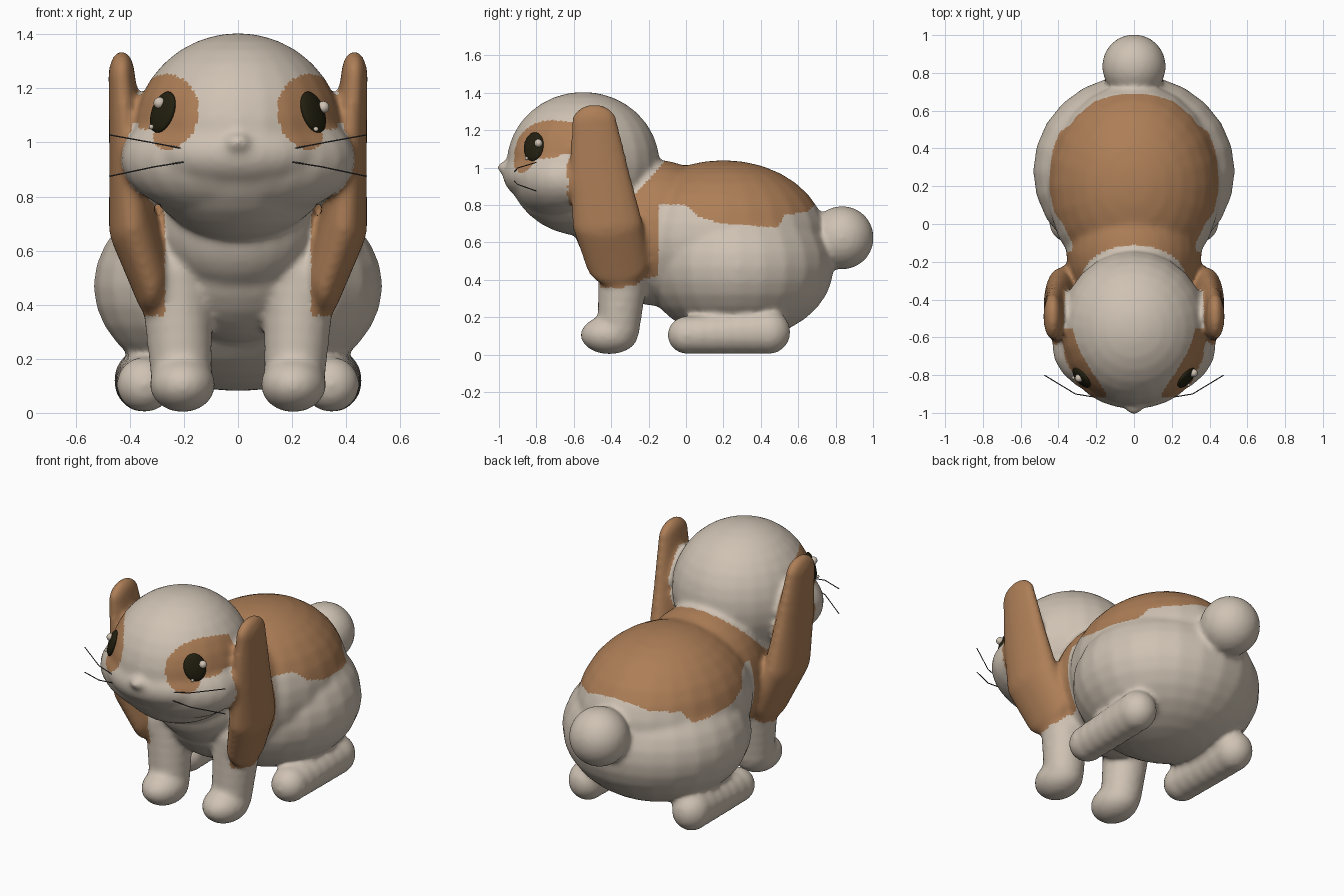
import bpy, bmesh, math
from mathutils import Vector, Matrix
from mathutils.bvhtree import BVHTree

cube = bpy.data.objects.get("Cube")
if cube:
    bpy.data.objects.remove(cube)


def material(name, rgb):
    m = bpy.data.materials.new(name)
    m.use_nodes = True
    m.diffuse_color = (*rgb, 1)
    m.node_tree.nodes["Principled BSDF"].inputs["Base Color"].default_value = (*rgb, 1)
    return m


cream = material("cream fur", (0.62, 0.54, 0.45))
brown = material("brown fur", (0.42, 0.21, 0.095))
black = material("dark eye", (0.016, 0.014, 0.005))
grey = material("grey whisker", (0.06, 0.06, 0.06))


def link(name, data, mats):
    ob = bpy.data.objects.new(name, data)
    bpy.context.collection.objects.link(ob)
    for m in mats:
        data.materials.append(m)
    return ob


def unit_ball():
    b = bmesh.new()
    bmesh.ops.create_uvsphere(b, u_segments=24, v_segments=16, radius=1)
    verts = [tuple(v.co) for v in b.verts]
    faces = [[v.index for v in f.verts] for f in b.faces]
    b.free()
    return verts, faces


UNIT_VERTS, UNIT_FACES = unit_ball()


def ball_mesh(name, parts):
    """One mesh holding an ellipsoid for each (centre, radii) part."""
    verts, faces = [], []
    for c, r in parts:
        start = len(verts)
        verts += [(c[0] + x * r[0], c[1] + y * r[1], c[2] + z * r[2]) for x, y, z in UNIT_VERTS]
        faces += [[start + i for i in f] for f in UNIT_FACES]
    me = bpy.data.meshes.new(name)
    me.from_pydata(verts, [], faces)
    me.update()
    for f in me.polygons:
        f.use_smooth = True
    return me


def chain(stations, steps=6):
    """Ellipsoids blended between (centre, radii) stations."""
    out = []
    for (c0, r0), (c1, r1) in zip(stations, stations[1:]):
        for i in range(steps + 1):
            t = i / steps
            out.append((tuple(Vector(c0).lerp(Vector(c1), t)),
                        tuple(Vector(r0).lerp(Vector(r1), t))))
    return out


def flip(parts):
    return [((-c[0], c[1], c[2]), r) for c, r in parts]


def depth(x, y, z, part):
    """Below 1 inside the ellipsoid."""
    (cx, cy, cz), (rx, ry, rz) = part
    return math.hypot((x - cx) / rx, (y - cy) / ry, (z - cz) / rz)


# Body masses
cranium = ((0, -0.55, 1.02), (0.39, 0.41, 0.385))
core = [
    cranium,
    ((0, -0.65, 0.94), (0.435, 0.29, 0.23)),   # cheeks
    ((0, -0.73, 0.96), (0.34, 0.25, 0.16)),    # muzzle
    ((0, -0.965, 1.0), (0.05, 0.045, 0.035)),  # nose
    ((0, -0.36, 0.70), (0.29, 0.24, 0.26)),    # neck
    ((0, -0.15, 0.65), (0.36, 0.37, 0.39)),    # chest
    ((0, 0.20, 0.62), (0.46, 0.55, 0.42)),     # back
    ((0, 0.28, 0.47), (0.535, 0.51, 0.39)),    # hips
    ((0, 0.835, 0.625), (0.17, 0.17, 0.17)),   # tail
]
# Parts of the left side, mirrored to the right
ear = chain([((0.43, -0.49, 1.24), (0.05, 0.125, 0.10)),
             ((0.41, -0.46, 0.95), (0.067, 0.165, 0.12)),
             ((0.39, -0.42, 0.70), (0.088, 0.19, 0.14)),
             ((0.32, -0.37, 0.50), (0.07, 0.17, 0.14))])
front_leg = chain([((0.23, -0.33, 0.5), (0.135, 0.14, 0.14)),
                   ((0.21, -0.36, 0.15), (0.115, 0.115, 0.12))])
front_leg.append(((0.205, -0.41, 0.105), (0.122, 0.155, 0.103)))
hind_foot = chain([((0.345, 0.01, 0.105), (0.105, 0.11, 0.103)),
                   ((0.35, 0.44, 0.12), (0.11, 0.12, 0.118))])
side = ear + front_leg + hind_foot

# Fuse and soften the masses into one skin
raw = ball_mesh("raw_body", core + side + flip(side))
body = link("body", raw, [])
remesh = body.modifiers.new("fuse", "REMESH")
remesh.mode = "VOXEL"
remesh.voxel_size = 0.014
soft = body.modifiers.new("soften", "SMOOTH")
soft.factor = 0.5
soft.iterations = 14
graph = bpy.context.evaluated_depsgraph_get()
skin = bpy.data.meshes.new_from_object(body.evaluated_get(graph))
body.modifiers.clear()
body.data = skin
bpy.data.meshes.remove(raw)
for m in (cream, brown):
    skin.materials.append(m)

# Lower wavy edge of the back patch, as (y, z)
SADDLE = [(-0.3, 0.8), (0.0, 0.8), (0.06, 0.74), (0.2, 0.7), (0.49, 0.68),
          (0.53, 0.75), (0.64, 0.76), (0.69, 0.8)]


def in_saddle(y, z):
    for (a, za), (b, zb) in zip(SADDLE, SADDLE[1:]):
        if a <= y < b:
            return z > za + (zb - za) * (y - a) / (b - a)
    return False


def is_brown(x, y, z):
    # back
    if in_saddle(y, z) and depth(x, y, z, cranium) > 1.07:
        return True
    # shoulder below the ear
    if -0.62 < y < -0.145 and 0.36 + 0.2 * max(0, y + 0.45) < z < 0.85 and x > 0.27:
        if x > 0.33 or depth(x, y, z, cranium) > 1.05:
            return True
    # ear
    if x > 0.27 and z > 0.36 and -0.67 < y < -0.18:
        if any(depth(x, y, z, e) < 1.09 for e in ear):
            return True
    # eye patch and its bridge to the ear
    if y < -0.55:
        if math.hypot((x - 0.262) / 0.115, (z - 1.115) / 0.138) < 1:
            return x < 0.31 or z > 1.05
        return x > 0.27 and 1.07 < z < 1.21
    return False


for f in skin.polygons:
    x, y, z = f.center
    f.material_index = int(is_brown(abs(x), y, z))
    f.use_smooth = True

# Eyes with highlights, seated on the face
bm = bmesh.new()
bm.from_mesh(skin)
tree = BVHTree.FromBMesh(bm)
bm.free()


def on_face(x, z):
    loc, normal, _, _ = tree.ray_cast(Vector((x, -2, z)), Vector((0, 1, 0)))
    return loc, normal


glints = {"left": ((0.30, 1.125, 0.022), (0.275, 1.045, 0.009)),
          "right": ((-0.275, 1.14, 0.022), (-0.308, 1.048, 0.009))}
for label, s in (("left", 1), ("right", -1)):
    loc, n = on_face(s * 0.278, 1.112)
    up = Vector((-s * 0.42, 0, 1))
    up = (up - n * up.dot(n)).normalized()
    eye = link(label + "_eye", ball_mesh(label + "_eye", [((0, 0, 0), (0.064, 0.08, 0.022))]), [black])
    turn = Matrix((up.cross(n), up, n)).transposed().to_4x4()
    eye.matrix_world = Matrix.Translation(loc) @ turn
    spots = []
    for x, z, r in glints[label]:
        p, out = on_face(x, z)
        spots.append((p + out * 0.02, (r, r, r)))
    link(label + "_eye_glints", ball_mesh(label + "_eye_glints", spots), [cream])

    # Whiskers
    cu = bpy.data.curves.new(label + "_whiskers", "CURVE")
    cu.dimensions = "3D"
    cu.bevel_depth = 0.0028
    cu.bevel_resolution = 1
    for heights in ((0.968, 0.998, 1.028), (0.935, 0.91, 0.875)):
        sp = cu.splines.new("POLY")
        sp.points.add(2)
        for pt, (x, y), z in zip(sp.points, ((0.155, -0.925), (0.31, -0.9), (0.475, -0.8)), heights):
            pt.co = (s * x, y, z, 1)
    link(label + "_whiskers", cu, [grey])
